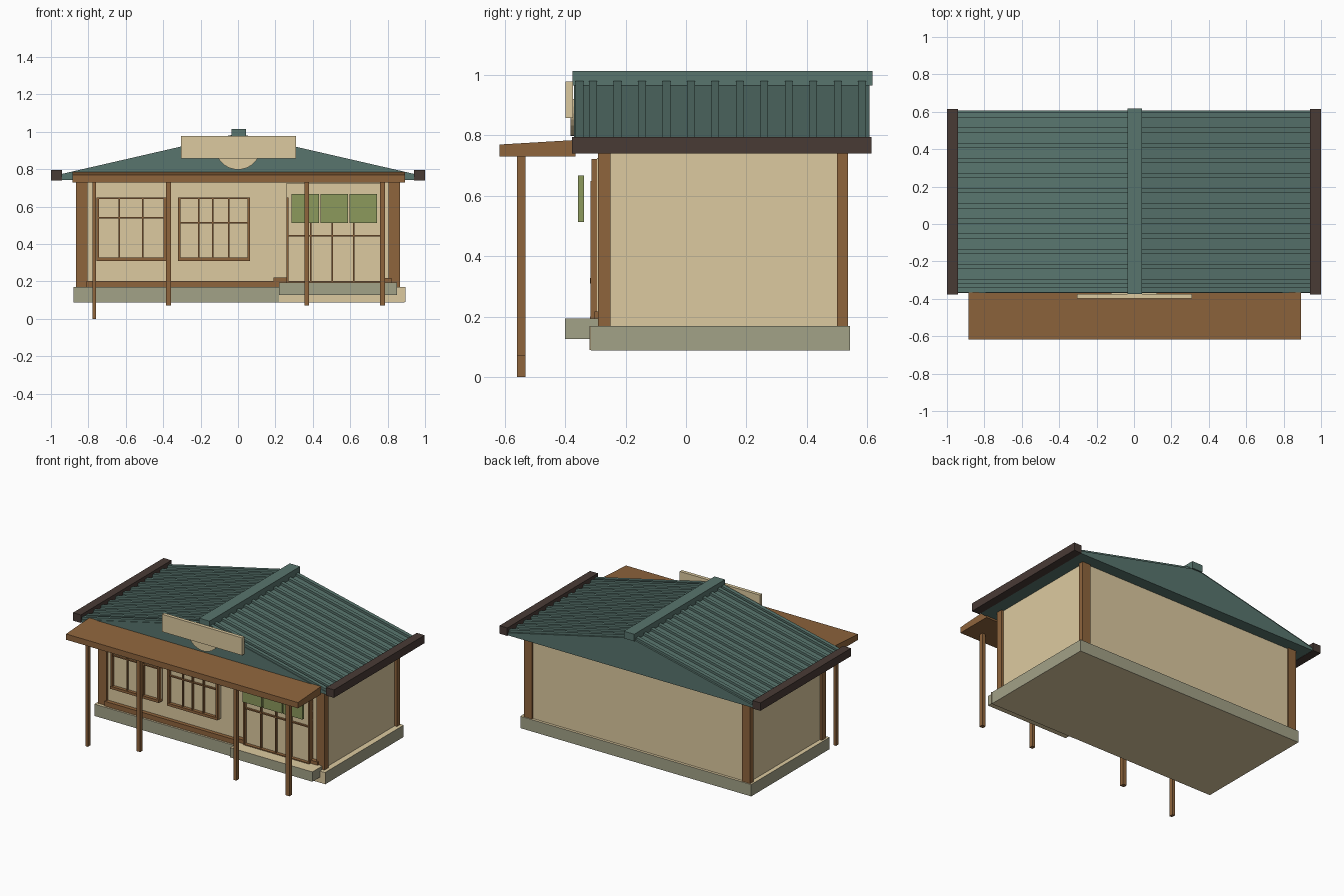
import bpy, bmesh, math

if "Cube" in bpy.data.objects:
    bpy.data.objects.remove(bpy.data.objects["Cube"])


def material(name, rgb):
    m = bpy.data.materials.new(name)
    m.diffuse_color = (*rgb, 1)
    m.use_nodes = True
    m.node_tree.nodes["Principled BSDF"].inputs["Base Color"].default_value = m.diffuse_color
    return m


CREAM = material("cream plaster", (0.72, 0.59, 0.35))
STONE = material("grey stone", (0.365, 0.36, 0.245))
WOOD = material("brown wood", (0.275, 0.13, 0.046))
DARK = material("dark fascia", (0.066, 0.043, 0.036))
TEAL = material("teal roofing", (0.098, 0.178, 0.155))
GREEN = material("green cloth", (0.265, 0.32, 0.108))


def prism(name, pts, a, b, mat, axis="y"):
    """Extrude a closed 2D outline (xz along y, or yz along x) from a to b."""
    bm = bmesh.new()
    put = (lambda p, t: (p[0], t, p[1])) if axis == "y" else (lambda p, t: (t, p[0], p[1]))
    lo = [bm.verts.new(put(p, a)) for p in pts]
    hi = [bm.verts.new(put(p, b)) for p in pts]
    bm.faces.new(lo)
    bm.faces.new(hi)
    n = len(pts)
    for i in range(n):
        j = (i + 1) % n
        bm.faces.new((lo[i], lo[j], hi[j], hi[i]))
    bmesh.ops.recalc_face_normals(bm, faces=bm.faces)
    me = bpy.data.meshes.new(name)
    bm.to_mesh(me)
    bm.free()
    me.materials.append(mat)
    ob = bpy.data.objects.new(name, me)
    bpy.context.collection.objects.link(ob)
    return ob


def box(name, x0, x1, y0, y1, z0, z1, mat):
    return prism(name, [(x0, z0), (x1, z0), (x1, z1), (x0, z1)], y0, y1, mat)


def cream_caps(ob):
    """Upward and downward faces take the plaster colour."""
    ob.data.materials.append(CREAM)
    for f in ob.data.polygons:
        if abs(f.normal.z) > 0.9:
            f.material_index = 1


# Foundation, doorstep and the pale strip below the doorstep
cream_caps(box("foundation", -0.88, 0.89, -0.315, 0.543, 0.088, 0.17, STONE))
cream_caps(box("doorstep", 0.22, 0.85, -0.40, -0.29, 0.127, 0.195, STONE))
box("foundation_pale_strip", 0.22, 0.895, -0.319, -0.314, 0.09, 0.17, CREAM)

# Walls and corner posts
box("walls", -0.85, 0.85, -0.275, 0.525, 0.165, 0.76, CREAM)
for sx in (-1, 1):
    x0, x1 = sorted((sx * 0.805, sx * 0.867))
    box("front_corner_post", x0, x1, -0.292, -0.25, 0.17, 0.76, WOOD)
    box("back_corner_post", x0, x1, 0.50, 0.536, 0.17, 0.76, WOOD)

# Roof body (closed gable), corrugation ribs, ridge cap and eave fascias
prism("roof", [(-0.945, 0.742), (0.945, 0.742), (0.945, 0.758), (0, 0.975), (-0.945, 0.758)],
      -0.37, 0.608, TEAL)
rib = [(-0.945, 0.75), (0, 0.97), (0.945, 0.75), (0.945, 0.774), (0, 0.991), (-0.945, 0.774)]
for y in [0.583 - 0.081 * k for k in range(12)] + [-0.352]:
    prism("roof_rib", rib, y - 0.013, y + 0.013, TEAL)
box("ridge_cap", -0.036, 0.044, -0.375, 0.618, 0.965, 1.014, TEAL)
for sx in (-1, 1):
    x0, x1 = sorted((sx * 0.94, sx * 1.0))
    box("eave_fascia", x0, x1, -0.378, 0.614, 0.74, 0.795, DARK)

# Porch canopy with sloping top, and its four posts
prism("porch_canopy", [(-0.618, 0.73), (-0.365, 0.73), (-0.365, 0.785), (-0.618, 0.77)],
      -0.885, 0.892, WOOD, "x")
for x, half, foot in ((-0.768, 0.01, 0), (-0.372, 0.014, 0.07), (0.368, 0.012, 0.07), (0.772, 0.014, 0.07)):
    box("porch_post", x - half, x + half, -0.56, -0.532, foot, 0.74, WOOD)

# Sign board and round plaque on the gable
box("sign_board", -0.305, 0.31, -0.398, -0.374, 0.857, 0.978, CREAM)
disc = [(0.122 * math.cos(t * math.pi / 16), 0.92 + 0.122 * math.sin(t * math.pi / 16))
        for t in range(16, 33)]
prism("round_plaque", disc, -0.382, -0.368, CREAM)


def lattice(name, x0, x1, z0, z1, verticals, horizontals, edge, sill, head=True):
    """Window grid: outer frame, slim mullions and a pane set behind them."""
    box(name + "_pane", x0, x1, -0.295, -0.27, z0, z1 if head else 0.725, CREAM)
    for a, b in ((x0, x0 + edge), (x1 - edge, x1)):
        box(name + "_side_frame", a, b, -0.316, -0.275, z0, z1, WOOD)
    if head:
        box(name + "_top_frame", x0, x1, -0.315, -0.275, z1 - 0.010, z1, WOOD)
    box(name + "_sill", x0, x1, -0.318, -0.275, z0, z0 + sill, WOOD)
    for x in verticals:
        box(name + "_mullion", x - 0.004, x + 0.004, -0.31, -0.28, z0, z1, WOOD)
    for z in horizontals:
        box(name + "_crossbar", x0, x1, -0.309, -0.28, z - 0.004, z + 0.004, WOOD)


# Two windows and the glazed door
lattice("left_window", -0.757, -0.385, 0.31, 0.65, (-0.635, -0.51), (0.54,), 0.014, 0.018)
lattice("middle_window", -0.322, 0.064, 0.31, 0.65, (-0.21, -0.135, -0.05), (0.515,), 0.014, 0.018)
lattice("door", 0.26, 0.768, 0.195, 0.65, (0.39, 0.505, 0.62), (0.445,), 0.010, 0.006, False)
box("door_right_jamb", 0.760, 0.768, -0.312, -0.275, 0.65, 0.722, WOOD)

# Base trim along the front wall
box("base_trim", -0.81, 0.26, -0.302, -0.27, 0.168, 0.203, WOOD)
box("base_trim_raised", 0.19, 0.262, -0.306, -0.27, 0.19, 0.22, WOOD)
box("base_trim_right", 0.765, 0.82, -0.302, -0.27, 0.17, 0.218, WOOD)

# Three cloth panels hanging before the door
for k in range(3):
    x = 0.285 + 0.156 * k
    box("cloth_panel", x, x + 0.147, -0.358, -0.338, 0.513, 0.667, GREEN)
